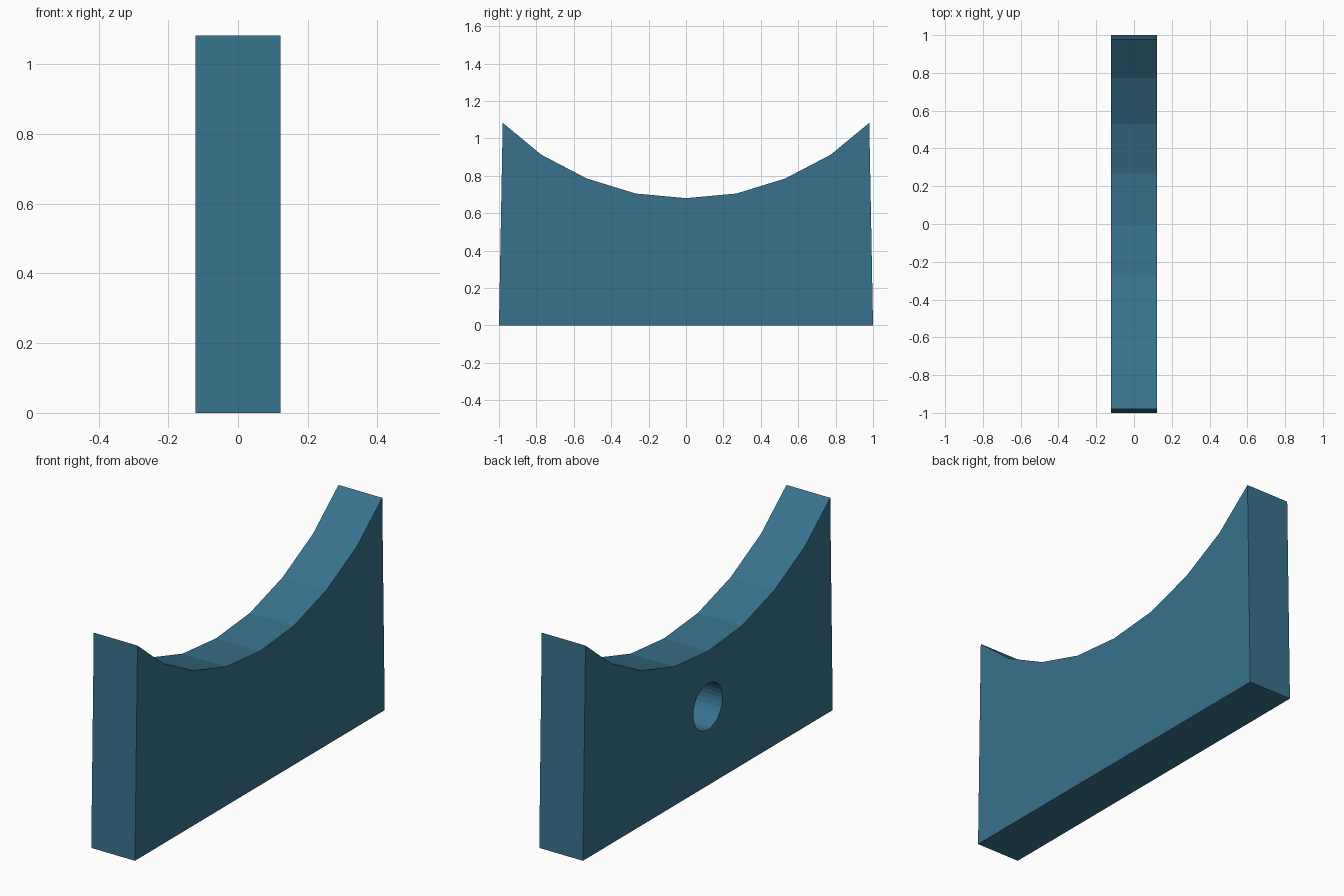
import bpy, bmesh, math

if "Cube" in bpy.data.objects:
    bpy.data.objects.remove(bpy.data.objects["Cube"])

HALF = 0.1225          # half thickness of the plate

# Plate: half profile (y, z) mirrored, then extruded along x
half = [(1.0, 0.0), (0.98, 1.083), (0.773, 0.912), (0.53, 0.785), (0.27, 0.705)]
profile = half + [(0.0, 0.68)] + [(-y, z) for y, z in reversed(half)]

bm = bmesh.new()
face = bm.faces.new([bm.verts.new((-HALF, y, z)) for y, z in profile])
ext = bmesh.ops.extrude_face_region(bm, geom=[face])
verts = [g for g in ext["geom"] if isinstance(g, bmesh.types.BMVert)]
bmesh.ops.translate(bm, verts=verts, vec=(2 * HALF, 0, 0))
bmesh.ops.recalc_face_normals(bm, faces=bm.faces)
mesh = bpy.data.meshes.new("cradle_plate")
bm.to_mesh(mesh)
bm.free()
plate = bpy.data.objects.new("cradle_plate", mesh)
bpy.context.collection.objects.link(plate)

mat = bpy.data.materials.new("blue_plastic")
mat.diffuse_color = (0.04, 0.17, 0.27, 1)
mat.use_nodes = True
mat.node_tree.nodes["Principled BSDF"].inputs["Base Color"].default_value = mat.diffuse_color
mesh.materials.append(mat)

# Blind peg hole in the -x side
DEPTH = 0.2
bpy.ops.mesh.primitive_cylinder_add(
    vertices=32, radius=0.117, depth=2 * DEPTH,
    location=(-HALF, 0, 0.4), rotation=(0, math.pi / 2, 0))
cutter = bpy.context.object
cutter.name = "peg_hole_cutter"
cutter.data.materials.append(mat)

cut = plate.modifiers.new("peg_hole", "BOOLEAN")
cut.operation = 'DIFFERENCE'
cut.solver = 'EXACT'
cut.object = cutter

# Apply the cut and discard the cutter
bpy.context.view_layer.objects.active = plate
bpy.ops.object.modifier_apply(modifier=cut.name)
bpy.data.objects.remove(cutter, do_unlink=True)
